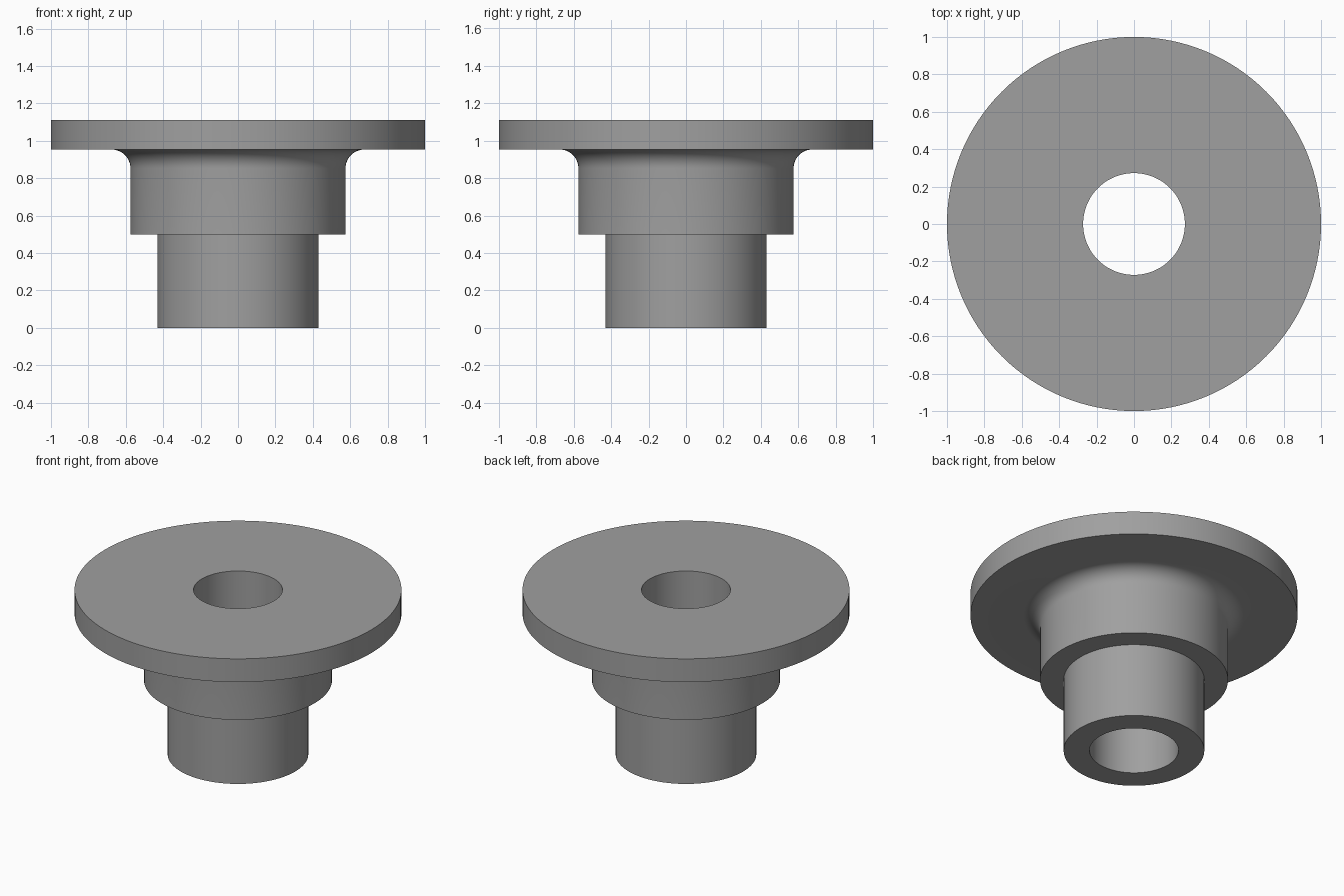
import bpy, bmesh, math

if "Cube" in bpy.data.objects:
    bpy.data.objects.remove(bpy.data.objects["Cube"])

SEGMENTS = 128
BORE, SPIGOT, HUB, FLANGE = 0.272, 0.43, 0.575, 1.0
STEP_Z, FLANGE_Z, TOP_Z, FILLET = 0.50, 0.953, 1.11, 0.10

# Closed cross-section (radius, height): spigot, hub, fillet, flange, bore
profile = [(BORE, 0), (SPIGOT, 0), (SPIGOT, STEP_Z), (HUB, STEP_Z)]
for i in range(13):
    a = math.pi / 2 * i / 12
    profile.append((HUB + FILLET * (1 - math.cos(a)),
                    FLANGE_Z - FILLET * (1 - math.sin(a))))
profile += [(FLANGE, FLANGE_Z), (FLANGE, TOP_Z), (BORE, TOP_Z)]

# Revolve the cross-section around z
bm = bmesh.new()
rings = []
for s in range(SEGMENTS):
    t = 2 * math.pi * s / SEGMENTS
    rings.append([bm.verts.new((r * math.cos(t), r * math.sin(t), z))
                  for r, z in profile])
n = len(profile)
for s in range(SEGMENTS):
    a, b = rings[s], rings[(s + 1) % SEGMENTS]
    for i in range(n):
        j = (i + 1) % n
        bm.faces.new((a[i], b[i], b[j], a[j]))
bmesh.ops.recalc_face_normals(bm, faces=bm.faces[:])

mesh = bpy.data.meshes.new("flanged_bushing")
bm.to_mesh(mesh)
bm.free()
bushing = bpy.data.objects.new("flanged_bushing", mesh)
bpy.context.collection.objects.link(bushing)

# Single grey metal colour
grey = bpy.data.materials.new("grey_metal")
grey.diffuse_color = (0.35, 0.35, 0.35, 1)
grey.use_nodes = True
grey.node_tree.nodes["Principled BSDF"].inputs["Base Color"].default_value = grey.diffuse_color
mesh.materials.append(grey)

# Smooth round walls, crisp rims
bpy.context.view_layer.objects.active = bushing
bushing.select_set(True)
bpy.ops.object.shade_smooth_by_angle(angle=math.radians(30))
